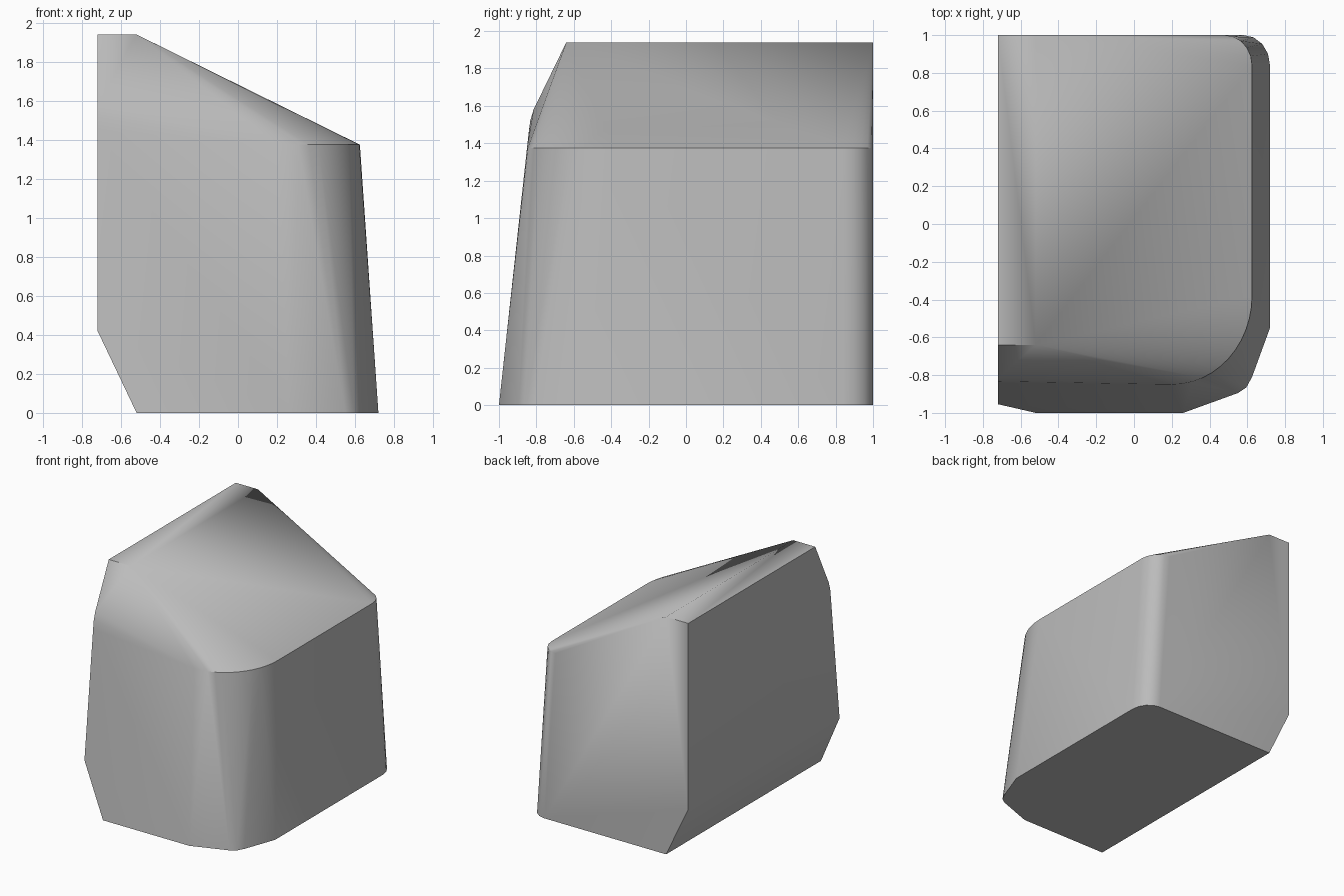
import bpy, bmesh, math

cube = bpy.data.objects.get("Cube")
if cube:
    bpy.data.objects.remove(cube, do_unlink=True)


def arc(cx, cy, rx, ry, start, end, steps, z):
    """Points along an elliptical corner at height z."""
    angles = [math.radians(start + (end - start) * i / steps) for i in range(steps + 1)]
    return [(cx + rx * math.cos(a), cy + ry * math.sin(a), z) for a in angles]


# Base outline: chamfered front corner, small rounded back corner
points = [(x, y, 0) for x, y in (
    (-0.52, 1), (-0.52, -1), (0.26, -1), (0.55, -0.895),
    (0.595, -0.865), (0.625, -0.81), (0.72, -0.55))]
points += arc(0.58, 0.84, 0.14, 0.16, 0, 90, 4, 0)

# Shoulder rim: broad front curve, small rounded back corner
rim = 1.375
points += arc(0.2, -0.38, 0.425, 0.47, -90, 0, 12, rim)
points += arc(0.48, 0.84, 0.145, 0.16, 0, 90, 5, rim)

# Flat side wall: undercut, softened front break, top ridge
points += [(-0.72, y, z) for y, z in (
    (-0.954, 0.42), (1, 0.42), (-0.842, 1.45), (-0.833, 1.52),
    (-0.815, 1.58), (-0.64, 1.94), (1, 1.94))]
points += [(-0.52, -0.64, 1.94), (-0.52, 1, 1.94)]

# Wrap the sections in one closed shell
bm = bmesh.new()
for p in points:
    bm.verts.new(p)
result = bmesh.ops.convex_hull(bm, input=bm.verts)
loose = {g for g in result["geom_interior"] + result["geom_unused"]
         if isinstance(g, bmesh.types.BMVert)}
bmesh.ops.delete(bm, geom=list(loose), context="VERTS")
bmesh.ops.dissolve_limit(bm, angle_limit=math.radians(0.5),
                         verts=bm.verts, edges=bm.edges)
bmesh.ops.recalc_face_normals(bm, faces=bm.faces)
mesh = bpy.data.meshes.new("shell")
bm.to_mesh(mesh)
bm.free()

shell = bpy.data.objects.new("shell", mesh)
bpy.context.collection.objects.link(shell)

# Plain grey finish
grey = bpy.data.materials.new("light_grey")
grey.use_nodes = True
colour = (0.5, 0.5, 0.5, 1)
grey.diffuse_color = colour
grey.node_tree.nodes["Principled BSDF"].inputs["Base Color"].default_value = colour
mesh.materials.append(grey)

# Soft corners, crisp rim
bpy.ops.object.select_all(action="DESELECT")
shell.select_set(True)
bpy.context.view_layer.objects.active = shell
bpy.ops.object.shade_smooth_by_angle(angle=math.radians(30))
